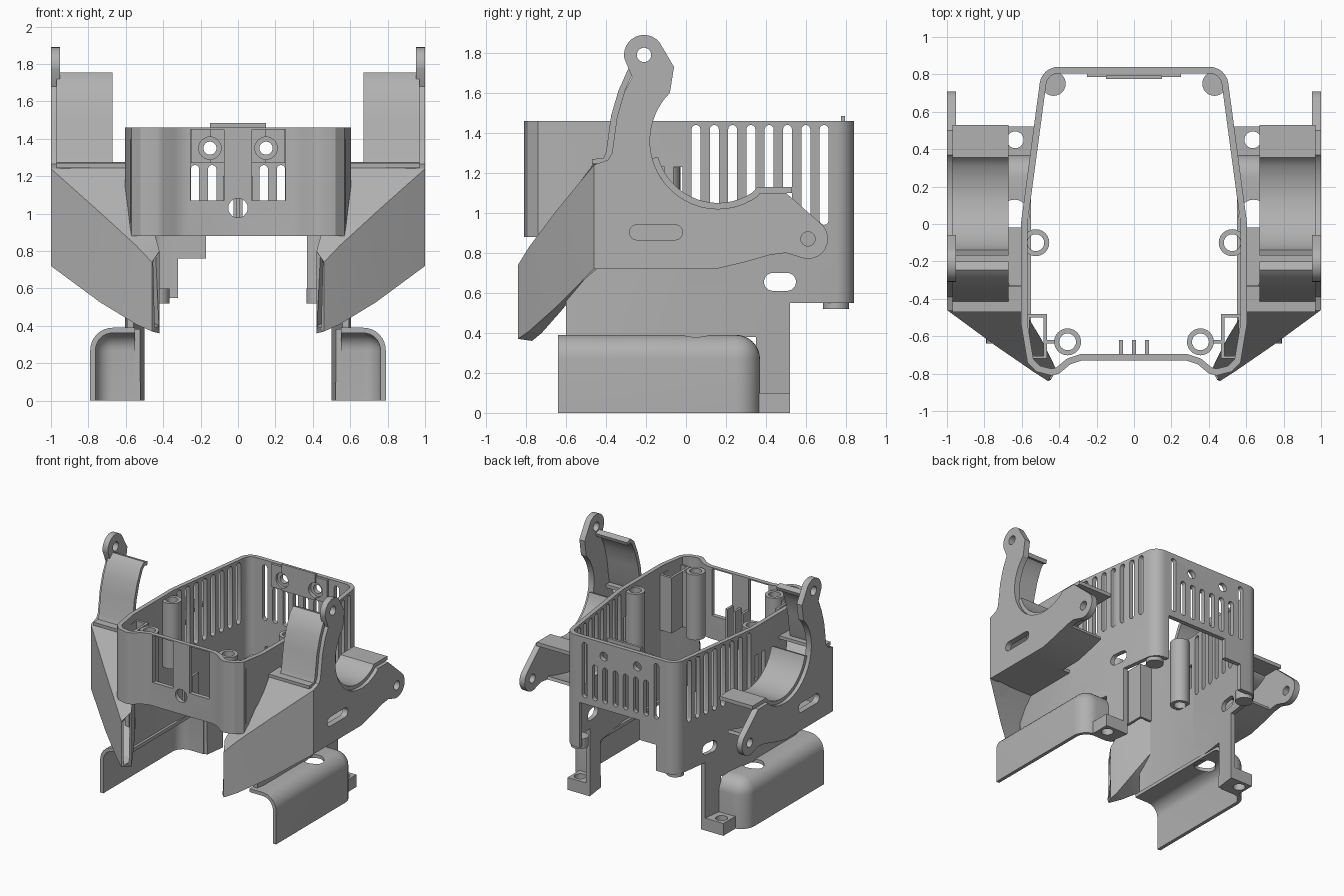
import bpy, bmesh, math
from mathutils import Vector

if "Cube" in bpy.data.objects:
    bpy.data.objects.remove(bpy.data.objects["Cube"])

grey = bpy.data.materials.new("plain grey")
grey.use_nodes = True
colour = (0.44, 0.44, 0.44, 1)
grey.diffuse_color = colour
grey.node_tree.nodes["Principled BSDF"].inputs["Base Color"].default_value = colour


def arc(cx, cy, r, a0, a1, n=12):
    steps = [math.radians(a0 + (a1 - a0) * i / n) for i in range(n + 1)]
    return [(cx + r * math.cos(a), cy + r * math.sin(a)) for a in steps]


def place(axis, p, d):
    u, v = p
    return {"x": (d, u, v), "y": (u, d, v), "z": (u, v, d)}[axis]


def prism(bm, axis, pts, d0, d1):
    """Solid with a flat outline, running along one axis."""
    a = [bm.verts.new(place(axis, p, d0)) for p in pts]
    b = [bm.verts.new(place(axis, p, d1)) for p in pts]
    faces = [bm.faces.new(a), bm.faces.new(b)]
    n = len(pts)
    for i in range(n):
        j = (i + 1) % n
        faces.append(bm.faces.new((a[i], a[j], b[j], b[i])))
    bmesh.ops.recalc_face_normals(bm, faces=faces)


def rect(u0, u1, v0, v1):
    return [(u0, v0), (u1, v0), (u1, v1), (u0, v1)]


def slot(u, v0, v1, r):
    return arc(u, v0 + r, r, 180, 360, 6) + arc(u, v1 - r, r, 0, 180, 6)


def circle(u, v, r):
    return arc(u, v, r, 0, 345, 23)


def add(name, bm):
    me = bpy.data.meshes.new(name)
    bm.to_mesh(me)
    bm.free()
    ob = bpy.data.objects.new(name, me)
    bpy.context.scene.collection.objects.link(ob)
    return ob


def solids(name, parts):
    bm = bmesh.new()
    for part in parts:
        prism(bm, *part)
    return add(name, bm)


def finish(ob, cuts=(), thick=0, mirror=False, angle=30):
    """Thicken, cut and mirror a part, then bake its modifiers."""
    cutter = None
    if thick:
        m = ob.modifiers.new("thickness", "SOLIDIFY")
        m.thickness, m.offset, m.use_even_offset = thick, -1, True
    if cuts:
        cutter = solids("cutter", cuts)
        cutter.hide_render = True
        m = ob.modifiers.new("cuts", "BOOLEAN")
        m.object, m.solver, m.use_self = cutter, "EXACT", True
    if mirror:
        m = ob.modifiers.new("mirror", "MIRROR")
        m.use_mirror_merge = False
    bpy.context.view_layer.update()
    dg = bpy.context.evaluated_depsgraph_get()
    me = bpy.data.meshes.new_from_object(ob.evaluated_get(dg))
    ob.modifiers.clear()
    ob.data = me
    if cutter:
        bpy.data.objects.remove(cutter)
    me.materials.clear()
    me.materials.append(grey)
    bpy.ops.object.select_all(action="DESELECT")
    ob.select_set(True)
    bpy.context.view_layer.objects.active = ob
    bpy.ops.object.shade_smooth_by_angle(angle=math.radians(angle))
    return ob


def sheet(name, path, x0, x1, thick):
    """Bent sheet following a side-view path."""
    bm = bmesh.new()
    rows = [[bm.verts.new((x, y, z)) for x in (x0, x1)] for y, z in path]
    for a, b in zip(rows, rows[1:]):
        bm.faces.new((a[0], a[1], b[1], b[0]))
    return finish(add(name, bm), thick=thick, mirror=True)


# Housing wall: half outline from front centre to back centre
half = [(0.28, -0.73), (0.34, -0.75), (0.4, -0.8), (0.44, -0.81), (0.52, -0.79),
        (0.57, -0.74), (0.605, -0.53), (0.605, 0.0)]
half += arc(0.405, 0.74, 0.1, 8, 90, 8)
outline = half + [(-x, y) for x, y in reversed(half)]
bm = bmesh.new()
low = [bm.verts.new((x, y, 0)) for x, y in outline]
top = [bm.verts.new((x, y, 1.46)) for x, y in outline]
for i in range(len(outline)):
    j = (i + 1) % len(outline)
    bm.faces.new((low[i], low[j], top[j], top[i]))
housing = add("housing", bm)

# Openings below the walls
cuts = [("x", rect(-1, -0.6, -0.1, 0.88), -1, 1),
        ("x", rect(-1.1, 0.35, -0.2, 0.38), -1.1, 1.1),
        ("x", rect(0.52, 1, -0.15, 0.55), -1.2, 1.2),
        ("y", rect(-0.17, 0.37, 0.3, 0.92), 0.65, 1.1),
        ("y", rect(-0.32, -0.1, 0.35, 0.76), 0.66, 1.2)]
# Side vents and cable slots
cuts += [("x", slot(0.05 + 0.0915 * i, 0.94, 1.44, 0.0225), -1, 1) for i in range(8)]
cuts += [("x", rect(y - 0.022, y + 0.022, 1.03, 1.23), -1, 1) for y in (-0.04, -0.13)]
cuts.append(("x", arc(0.435, 0.655, 0.045, 90, 270) + arc(0.505, 0.655, 0.045, -90, 90), -1, 1))
# Back vents, back screw holes, front windows and front hole
for s in (-1, 1):
    for i in range(4):
        tall = 1.42 if i == 3 else 1.26
        cuts.append(("y", slot(s * (0.046 + 0.092 * i), 0.97, tall, 0.0225), 0.7, 1))
    cuts.append(("y", circle(s * 0.15, 1.35, 0.035), 0.7, 1))
    cuts.append(("y", rect(s * 0.165 - 0.09, s * 0.165 + 0.09, 1.07, 1.45), -0.9, -0.6))
cuts.append(("y", circle(0, 1.03, 0.052), -0.9, -0.6))
finish(housing, cuts, thick=0.035)

# Inner back plate with countersinks, and tab on the rim
finish(solids("back_plate", [("y", rect(-0.25, 0.25, 1.27, 1.455), 0.785, 0.81)]),
       [("y", circle(s * 0.15, 1.35, 0.06), 0.7, 0.9) for s in (-1, 1)])
finish(solids("rim_tab", [("y", rect(-0.15, 0.15, 1.27, 1.485), 0.775, 0.795)]),
       [("y", circle(s * 0.15, 1.35, 0.06), 0.7, 0.9) for s in (-1, 1)])

# Ribs inside the front wall
finish(solids("front_ribs", [("x", rect(-0.7, -0.62, 0.88, 1.2), x - 0.01, x + 0.01)
                             for x in (-0.07, 0, 0.07)]))

# Screw bosses
for name, x, y in (("side_boss", 0.525, -0.1), ("front_boss", 0.355, -0.63)):
    finish(solids(name, [("z", circle(x, y, 0.072), 0.9, 1.43)]),
           [("z", circle(x, y, 0.045), 0.8, 1.5)], mirror=True)

# Corner pockets inside the housing
finish(solids("corner_pocket", [("z", rect(0.465, 0.575, -0.72, -0.48), 0.95, 1.4)]),
       [("z", rect(0.485, 0.56, -0.705, -0.5), 0.8, 1.5)], mirror=True)
finish(solids("pocket_link", [("z", rect(0.42, 0.47, -0.64, -0.62), 0.95, 1.4)]), mirror=True)

# Small pads under the back corners
finish(solids("back_pad", [("z", circle(0.43, 0.75, 0.065), 0.52, 0.6)]), mirror=True)

# Feet at the base of the legs
finish(solids("foot", [("z", rect(0.52, 0.7, 0.35, 0.52), 0, 0.1)]),
       [("z", circle(0.635, 0.45, 0.045), -0.1, 0.2)], mirror=True)

# Fenders: rounded box with open front, underside and inner side
bm = bmesh.new()
prism(bm, "x", rect(-0.64, 0.37, 0, 0.39), 0.55, 0.79)


def high(e, axis, limit):
    return all(v.co[axis] > limit for v in e.verts)


round_edges = [e for e in bm.edges
               if (high(e, 0, 0.7) and high(e, 1, 0)) or (high(e, 0, 0.7) and high(e, 2, 0.2))
               or (high(e, 1, 0) and high(e, 2, 0.2))]
bmesh.ops.bevel(bm, geom=round_edges, offset=0.12, segments=8, profile=0.5, affect="EDGES")
bm.normal_update()
gone = [f for f in bm.faces if f.normal.z < -0.9 or f.normal.y < -0.9 or f.normal.x < -0.9]
bmesh.ops.delete(bm, geom=gone, context="FACES")
finish(add("fender", bm), [("z", circle(0.64, 0.05, 0.08), 0.3, 0.5)], thick=0.028, mirror=True)

# Arm plates with an eye at each end
arm = [(-0.46, 0.72), (0.15, 0.72), (0.3, 0.755), (0.42, 0.79), (0.5, 0.8)]
arm += arc(0.61, 0.87, 0.1, -115, 50)
arm += [(0.5, 1.1), (0.37, 1.1)]
arm += arc(0.16, 1.36, 0.34, -55, -225, 24)
arm += [(-0.06, 1.73)]
arm += arc(-0.21, 1.79, 0.1, 40, 190)
arm += [(-0.27, 1.68), (-0.31, 1.6), (-0.345, 1.48), (-0.37, 1.3), (-0.39, 1.265), (-0.46, 1.24)]
finish(solids("arm_plate", [("x", arm, 0.952, 1.0)]),
       [("x", circle(-0.21, 1.79, 0.036), 0.9, 1.1),
        ("x", circle(0.61, 0.87, 0.036), 0.9, 1.1),
        ("x", arc(-0.245, 0.903, 0.038, 90, 270) + arc(-0.055, 0.903, 0.038, -90, 90), 0.9, 1.1)],
       mirror=True)

# Bent sheets bridging the arms towards the housing
sheet("arm_front_sheet", [(-0.21, 1.71), (-0.24, 1.72), (-0.265, 1.7), (-0.31, 1.6),
                          (-0.345, 1.48), (-0.37, 1.3), (-0.39, 1.25)], 0.67, 0.97, 0.03)
sheet("arm_cradle", arc(0.16, 1.36, 0.34, 195, 305, 20) + [(0.37, 1.1), (0.53, 1.1)],
      0.67, 0.97, -0.03)
sheet("duct_floor", [(-0.46, 0.72), (-0.02, 0.72)], 0.58, 0.97, -0.025)
sheet("duct_floor_back", [(-0.02, 0.72), (0.15, 0.72), (0.3, 0.755), (0.42, 0.79)],
      0.67, 0.97, -0.025)
sheet("duct_roof", [(-0.47, 1.245), (-0.33, 1.25)], 0.59, 0.97, -0.025)

# Air scoops: tapered tube from the arm to a narrow slit beside the front
back = [(1.0, -0.46, 0.72), (1.0, -0.46, 1.24), (0.59, -0.46, 1.25), (0.59, -0.46, 0.72)]
mouth = [(0.46, -0.84, 0.37), (0.46, -0.84, 0.74), (0.42, -0.77, 0.8), (0.42, -0.77, 0.36)]
bm = bmesh.new()
rings = []
for t, swell in ((0, 0), (0.5, 0.02), (0.85, 0.015), (1, 0)):
    ring = [Vector(a).lerp(Vector(b), t) for a, b in zip(back, mouth)]
    mid = sum(ring, Vector()) / 4
    rings.append([bm.verts.new(p + (p - mid).normalized() * swell) for p in ring])
for a, b in zip(rings, rings[1:]):
    for i in range(4):
        j = (i + 1) % 4
        bm.faces.new((a[i], a[j], b[j], b[i]))
bmesh.ops.recalc_face_normals(bm, faces=bm.faces)
finish(add("air_scoop", bm), thick=0.016, mirror=True, angle=20)
